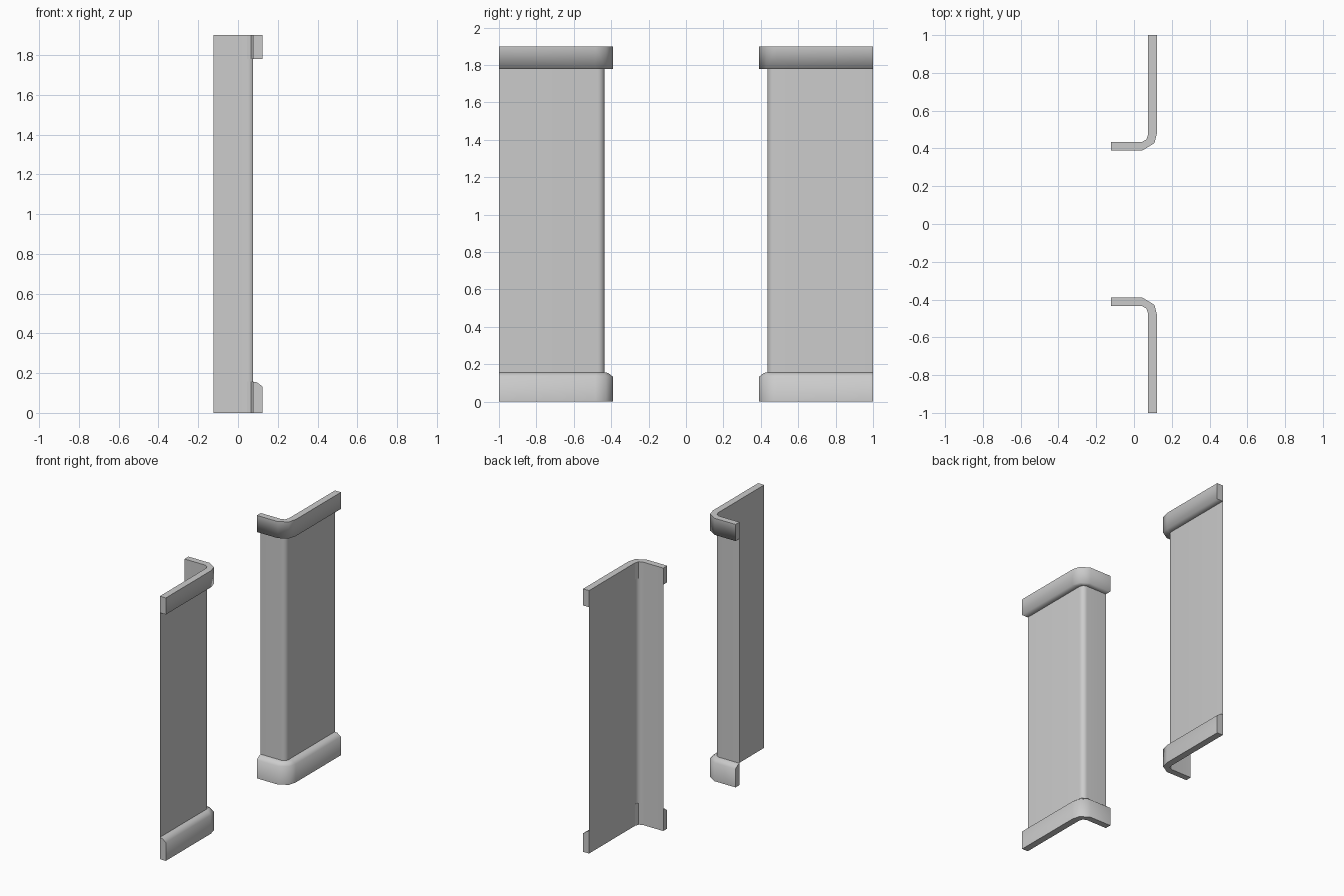
import bpy, bmesh, math

if "Cube" in bpy.data.objects:
    bpy.data.objects.remove(bpy.data.objects["Cube"])

H = 1.9
# plan outlines of one half (y > 0): wall line and outer trim line, matching stations
INNER = [(-0.123, 0.435), (0.043, 0.435), (0.066, 0.447), (0.075, 0.475), (0.075, 1.0)]
OUTER = [(-0.123, 0.39), (0.045, 0.39), (0.108, 0.428), (0.123, 0.485), (0.123, 1.0)]


def finish(name, bm):
    me = bpy.data.meshes.new(name)
    bm.to_mesh(me)
    bm.free()
    ob = bpy.data.objects.new(name, me)
    bpy.context.collection.objects.link(ob)
    # the other side of the opening
    mod = ob.modifiers.new("mirror", 'MIRROR')
    mod.use_axis = (False, True, False)
    mod.use_mirror_merge = False
    return ob


def wall():
    """Thin sheet with a rounded corner."""
    r, n = 0.036, 6
    path = [INNER[0]]
    for i in range(n + 1):
        a = -math.pi / 2 + i * math.pi / 2 / n
        path.append((0.075 - r + r * math.cos(a), 0.435 + r + r * math.sin(a)))
    path.append(INNER[-1])
    bm = bmesh.new()
    cols = [[bm.verts.new((x, y, z)) for z in (0, H)] for x, y in path]
    for a, b in zip(cols, cols[1:]):
        bm.faces.new((a[0], b[0], b[1], a[1])).smooth = True
    finish("wall_panel", bm)


def trim(name, profile, smooth):
    """Sweep a closed (outward fraction, z) profile along the corner.
    smooth: indices of the profile sides that are shaded smooth."""
    bm = bmesh.new()
    rings = []
    for (ix, iy), (ox, oy) in zip(INNER, OUTER):
        rings.append([bm.verts.new((ix + (ox - ix) * t, iy + (oy - iy) * t, z))
                      for t, z in profile])
    n = len(profile)
    last = len(rings) - 2
    for s, (a, b) in enumerate(zip(rings, rings[1:])):
        for k in range(n):
            # the back is only needed at the corner, the wall covers the rest
            if k == n - 1 and s in (0, last):
                continue
            j = (k + 1) % n
            bm.faces.new((a[k], b[k], b[j], a[j])).smooth = k in smooth
    bm.faces.new(rings[0][::-1])
    bm.faces.new(rings[-1])
    bm.normal_update()
    finish(name, bm)


wall()
# baseboard: flat bottom, upright face, sloped top
trim("baseboard", [(0, 0), (1, 0), (1, 0.133), (0.4, 0.154), (0, 0.157)], {1, 2, 3})
# top moulding: underside blends into the upright face, flat top
trim("top_moulding", [(0, 1.78), (1, 1.78), (1, H), (0, H)], {0, 1})
